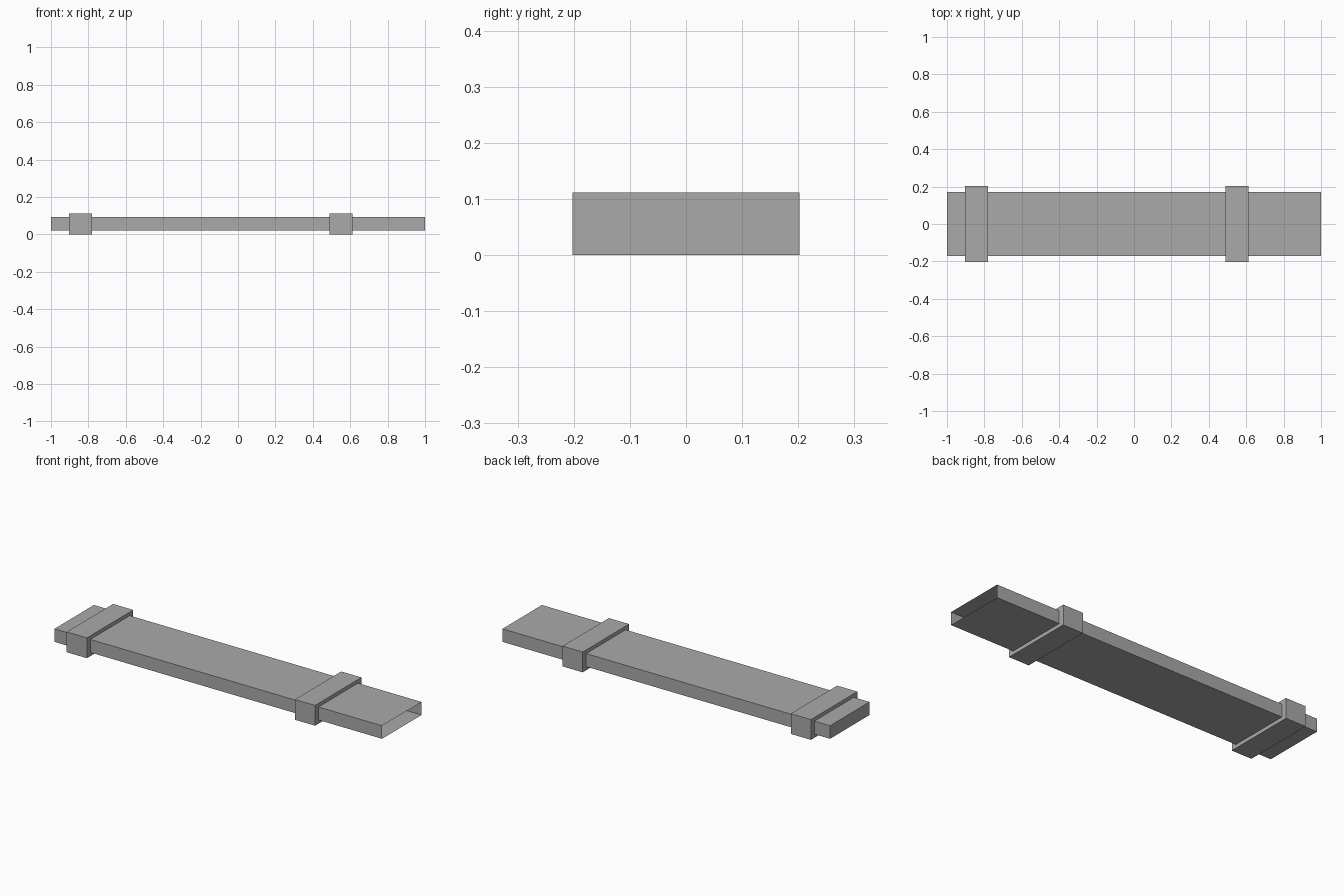
import bpy
import bmesh
from mathutils import Vector

cube = bpy.data.objects.get("Cube")
if cube:
    bpy.data.objects.remove(cube, do_unlink=True)

grey = bpy.data.materials.new("plain_grey")
grey.use_nodes = True
COLOUR = (0.4, 0.4, 0.4, 1)
grey.diffuse_color = COLOUR
shader = next(n for n in grey.node_tree.nodes if n.type == 'BSDF_PRINCIPLED')
shader.inputs["Base Color"].default_value = COLOUR


def box(name, low, high, open_end=False):
    """Flat-sided box between two corners; open_end removes its +x face."""
    low, high = Vector(low), Vector(high)
    bm = bmesh.new()
    bmesh.ops.create_cube(bm, size=1)
    bmesh.ops.scale(bm, vec=high - low, verts=bm.verts)
    bmesh.ops.translate(bm, vec=(low + high) / 2, verts=bm.verts)
    if open_end:
        bm.normal_update()
        ends = [f for f in bm.faces if f.normal.x > 0.9]
        bmesh.ops.delete(bm, geom=ends, context='FACES_ONLY')
    mesh = bpy.data.meshes.new(name)
    bm.to_mesh(mesh)
    bm.free()
    mesh.materials.append(grey)
    obj = bpy.data.objects.new(name, mesh)
    bpy.context.collection.objects.link(obj)
    return obj


# Long thin-walled sleeve, open at one end
box("sleeve", (-1, -0.172, 0.02), (1, 0.172, 0.092), open_end=True)

# Raised bands around the sleeve
for name, x0, x1 in (("closed_end_band", -0.904, -0.781),
                     ("open_end_band", 0.489, 0.612)):
    box(name, (x0, -0.202, 0), (x1, 0.202, 0.112))
